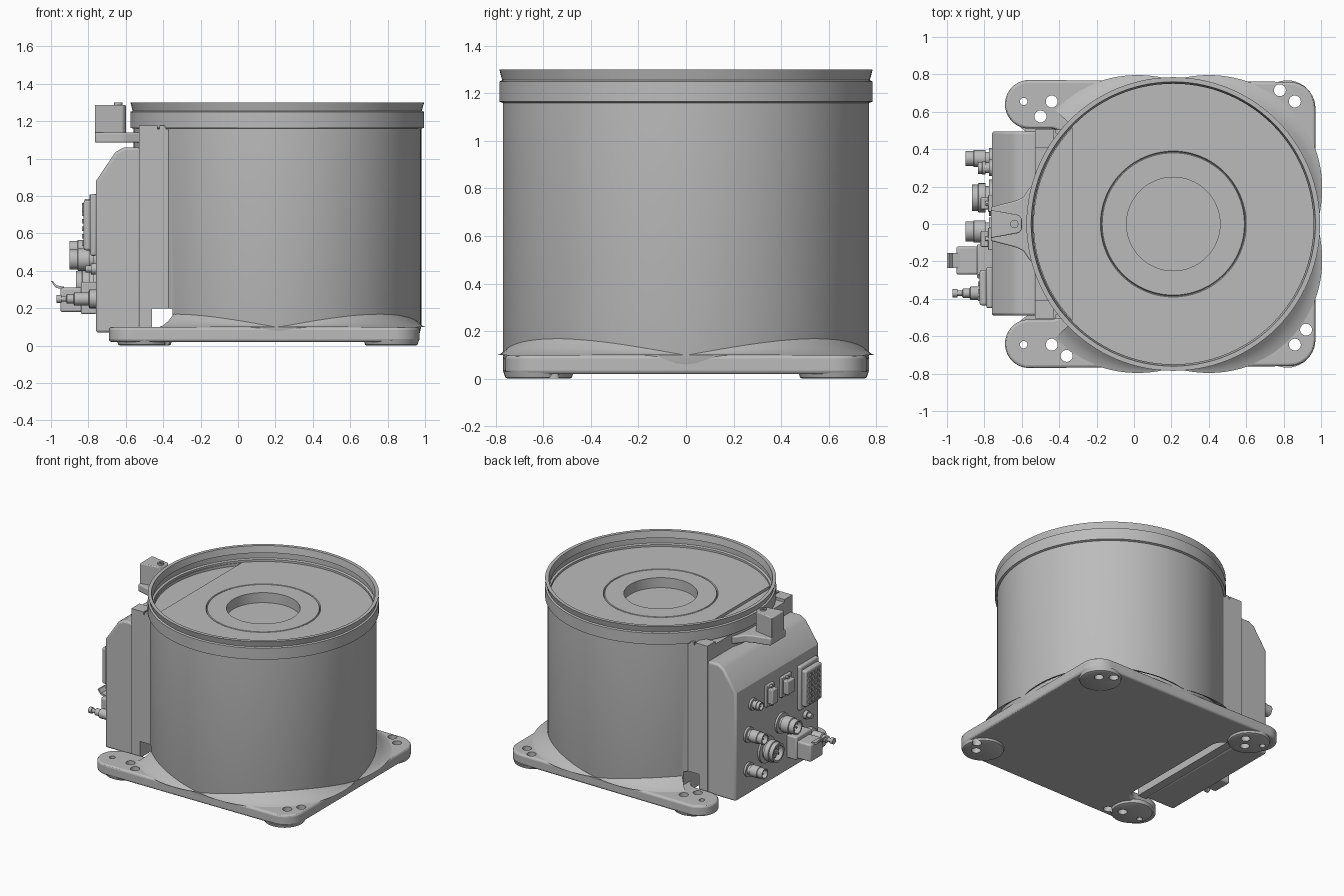
import bpy, bmesh, math
from mathutils import Matrix, Vector

cube = bpy.data.objects.get("Cube")
if cube:
    bpy.data.objects.remove(cube, do_unlink=True)

GREY = (0.5, 0.5, 0.5, 1)
metal = bpy.data.materials.new("plain_grey")
metal.use_nodes = True
metal.diffuse_color = GREY
bsdf = metal.node_tree.nodes["Principled BSDF"]
bsdf.inputs["Base Color"].default_value = GREY
bsdf.inputs["Roughness"].default_value = 0.6


def activate(ob):
    bpy.ops.object.select_all(action='DESELECT')
    ob.select_set(True)
    bpy.context.view_layer.objects.active = ob


def finish(name, bm, bevel=0, merge=True):
    if merge:
        bmesh.ops.remove_doubles(bm, verts=bm.verts, dist=1e-5)
        bmesh.ops.recalc_face_normals(bm, faces=bm.faces)
    mesh = bpy.data.meshes.new(name)
    bm.to_mesh(mesh)
    bm.free()
    ob = bpy.data.objects.new(name, mesh)
    bpy.context.collection.objects.link(ob)
    mesh.materials.append(metal)
    if bevel:
        mod = ob.modifiers.new("bevel", 'BEVEL')
        mod.width, mod.segments = bevel, 3
        mod.limit_method, mod.angle_limit = 'ANGLE', math.radians(35)
    smooth(ob)
    return ob


def smooth(ob):
    activate(ob)
    bpy.ops.object.shade_smooth_by_angle(angle=math.radians(30))


def prism(name, pts, lo, hi, axis='z', bevel=0):
    """Extrude an outline along z (points are x, y) or y (points are x, z)."""
    bm = bmesh.new()
    place = (lambda p, h: (p[0], p[1], h)) if axis == 'z' else (lambda p, h: (p[0], h, p[1]))
    face = bm.faces.new([bm.verts.new(place(p, lo)) for p in pts])
    new = bmesh.ops.extrude_face_region(bm, geom=[face])["geom"]
    shift = Vector(place((0, 0), hi - lo))
    bmesh.ops.translate(bm, verts=[v for v in new if isinstance(v, bmesh.types.BMVert)], vec=shift)
    return finish(name, bm, bevel)


def block(name, x, y, z, bevel=0):
    return prism(name, [(x[0], y[0]), (x[1], y[0]), (x[1], y[1]), (x[0], y[1])], *z, bevel=bevel)


def lathe(name, profile, loc, sideways=False, steps=32):
    """Spin (radius, height) points about z, or about -x when sideways."""
    bm = bmesh.new()
    vs = [bm.verts.new((r, 0, h)) for r, h in profile]
    es = [bm.edges.new(pair) for pair in zip(vs, vs[1:])]
    bmesh.ops.spin(bm, geom=vs + es, cent=(0, 0, 0), axis=(0, 0, 1),
                   angle=math.tau, steps=steps)
    turn = Matrix.Rotation(-math.pi / 2 if sideways else 0, 4, 'Y')
    bm.transform(Matrix.Translation(loc) @ turn)
    return finish(name, bm)


def arc(cx, cy, r, a0, a1, n=10):
    angles = [math.radians(a0 + (a1 - a0) * i / n) for i in range(n + 1)]
    return [(cx + r * math.cos(a), cy + r * math.sin(a)) for a in angles]


def mirrored(half):
    return half + [(x, -y) for x, y in reversed(half)]


def cut(ob, cutter):
    mod = ob.modifiers.new("cut", 'BOOLEAN')
    mod.operation, mod.solver, mod.object = 'DIFFERENCE', 'EXACT', cutter
    activate(ob)
    bpy.ops.object.modifier_apply(modifier=mod.name)
    bpy.data.objects.remove(cutter, do_unlink=True)


CX = 0.21  # axis of the drum

# Drum with stepped rim, recessed floor and central well
drum = lathe("drum", [
    (0, 0.06), (0.76, 0.06), (0.77, 0.1), (0.77, 1.16), (0.785, 1.165), (0.785, 1.25),
    (0.773, 1.255), (0.785, 1.30), (0.76, 1.30), (0.75, 1.25), (0.765, 1.245),
    (0.765, 1.205), (0.75, 1.2), (0.75, 1.185), (0.39, 1.185), (0.385, 1.175), (0.38, 1.185),
    (0.25, 1.185), (0.25, 1.11), (0, 1.11)], (CX, 0, 0), steps=112)
cut(drum, block("gap_cutter", (-0.8, -0.35), (-0.9, 0.9), (0, 0.2)))
cut(drum, prism("step_cutter", arc(CX, 0, 0.745, 136.4, 223.6, 24), 1.165, 1.22))
smooth(drum)

# Base plate with rounded corners, two ears and a notch between them
half = (arc(0.83, 0.62, 0.14, 0, 90) + arc(-0.56, 0.64, 0.13, 90, 270, 18)
        + arc(-0.45, 0.41, 0.1, 90, 0))
plate = prism("base_plate", mirrored(half), 0.02, 0.10, bevel=0.015)
activate(plate)
bpy.ops.object.modifier_apply(modifier="bevel")

# Corner feet
feet = []
for side in (1, -1):
    for x in (-0.5, 0.82):
        feet.append(lathe("corner_foot", [(0, 0), (0.13, 0), (0.14, 0.005), (0.148, 0.03), (0, 0.03)],
                          (x, side * 0.62, 0), steps=40))

# Bolt holes through plate and feet
holes = [(0.78, 0.715, 0.032), (0.86, 0.655, 0.032), (0.92, -0.565, 0.032),
         (0.86, -0.645, 0.032), (-0.44, 0.655, 0.032), (-0.5, 0.575, 0.032),
         (-0.59, 0.655, 0.02), (-0.44, -0.645, 0.032), (-0.36, -0.705, 0.032),
         (-0.59, -0.645, 0.02)]
for x, y, r in holes:
    for part in [plate] + feet:
        centre = sum((v.co for v in part.data.vertices), Vector()) / len(part.data.vertices)
        if part is plate or (centre.xy - Vector((x, y))).length < 0.25:
            cut(part, prism("hole_cutter", arc(x, y, r, 0, 345, 23), -0.1, 0.3))
for part in [plate] + feet:
    smooth(part)

# Blend rising from the plate corners to the drum
bm = bmesh.new()
rows = []
for i in range(97):
    a = math.radians(-136 + 272 * i / 96)
    s = abs(math.sin(2 * a))
    row = []
    for t in (0, 0.35, 0.7, 1):
        r = 0.769 + 0.11 * s * t
        row.append(bm.verts.new((CX + r * math.cos(a), r * math.sin(a),
                                 0.099 + 0.07 * s * (1 - t) ** 1.6)))
    rows.append(row)
for p, q in zip(rows, rows[1:]):
    for k in range(3):
        bm.faces.new((p[k], p[k + 1], q[k + 1], q[k]))
finish("plate_blend", bm, merge=False)

# Connector housing, its neck against the drum, and two upper posts
prism("connector_housing", [(-0.76, 0.07), (-0.76, 0.88), (-0.655, 1.035), (-0.61, 1.06),
                            (-0.52, 1.06), (-0.52, 0.07)], -0.49, 0.495, 'y', bevel=0.015)
neck = [(-0.53, 0.075), (-0.46, 0.075), (-0.46, 0.2), (-0.34, 0.2), (-0.34, 1.158), (-0.53, 1.158)]
prism("housing_neck", neck, -0.505, 0.505, 'y')
for side in (1, -1):
    y = sorted((side * 0.41, side * 0.505))
    block("neck_post", (-0.53, -0.43), y, (1.1, 1.178))
    block("neck_ledge", (-0.42, -0.385), sorted((side * 0.485, side * 0.505)), (1.1, 1.178))

# Stop bracket on the rim
prism("stop_arm", mirrored([(-0.5, 0.24), (-0.56, 0.19), (-0.59, 0.145), (-0.63, 0.125),
                            (-0.765, 0.09)]), 1.085, 1.14, bevel=0.008)
prism("stop_block", mirrored([(-0.6, 0.03), (-0.615, 0.048), (-0.765, 0.075)]), 1.13, 1.288, bevel=0.006)
lathe("stop_screw", [(0, 0), (0.022, 0), (0.022, 0.012), (0.012, 0.012), (0.012, 0.004), (0, 0.004)],
      (-0.64, 0, 1.287), steps=20)

# Round sockets on the panel: y, z, radius, length
PANEL = -0.755
sockets = [(0.30, 0.73, 0.035, 0.08), (0.35, 0.52, 0.045, 0.145), (0.35, 0.26, 0.042, 0.145),
           (0.14, 0.33, 0.078, 0.11), (-0.04, 0.46, 0.06, 0.145)]
for y, z, r, length in sockets:
    lathe("round_socket", [
        (0, 0), (r * 1.25, 0), (r * 1.25, 0.02), (r * 0.8, 0.02), (r * 0.8, 0.04), (r, 0.04),
        (r, length * 0.7), (r * 0.9, length * 0.72), (r * 0.9, length), (r * 0.72, length),
        (r * 0.72, length * 0.65), (0, length * 0.65)], (PANEL, y, z), True)
    for k in range(5):
        a = math.tau * k / 5
        py, pz = y + 0.4 * r * math.cos(a), z + 0.4 * r * math.sin(a)
        lathe("socket_pin", [(0, 0), (r * 0.1, 0), (r * 0.1, length * 0.85), (0, length * 0.85)],
              (PANEL, py, pz), True, 8)

# Narrow sockets with screws above and below
for y, wide, tall in ((0.11, 0.045, 0.055), (-0.08, 0.06, 0.05)):
    block("socket_flange", (-0.78, PANEL), (y - wide, y + wide), (0.73 - tall - 0.025, 0.73 + tall + 0.025), 0.005)
    block("socket_shell", (-0.82, PANEL), (y - wide * 0.7, y + wide * 0.7), (0.73 - tall, 0.73 + tall), 0.006)
    for side in (1, -1):
        lathe("flange_screw", [(0, 0), (0.012, 0), (0.012, 0.04), (0, 0.04)],
              (PANEL, y, 0.73 + side * (tall + 0.012)), True, 12)

# Large multi-pin connector
block("multi_pin_flange", (-0.79, PANEL), (-0.45, -0.23), (0.48, 0.81), 0.012)
block("multi_pin_shell", (-0.825, PANEL), (-0.435, -0.245), (0.51, 0.78), 0.012)
for row in range(6):
    for col in range(4):
        y, z = -0.40 + col * 0.04, 0.545 + row * 0.04
        block("contact_pin", (-0.835, -0.82), (y - 0.012, y + 0.012), (z - 0.012, z + 0.012))

# Hooded plug with latch
block("plug_base", (-0.84, PANEL), (-0.29, -0.11), (0.17, 0.34), 0.008)
block("plug_hood", (-0.95, -0.83), (-0.27, -0.12), (0.18, 0.31), 0.012)
prism("plug_latch", [(-0.93, 0.30), (-0.975, 0.31), (-1, 0.345), (-0.99, 0.345), (-0.97, 0.322),
                     (-0.93, 0.315)], -0.235, -0.155, 'y')

# Small fittings beside the plug
lathe("air_fitting", [(0, 0), (0.05, 0), (0.05, 0.04), (0.035, 0.045), (0.035, 0.12), (0.025, 0.125),
                      (0.025, 0.16), (0.014, 0.165), (0.014, 0.19), (0.022, 0.19), (0.022, 0.215),
                      (0, 0.215)], (PANEL, -0.37, 0.25), True, 24)
lathe("ground_screw", [(0, 0), (0.03, 0), (0.03, 0.03), (0.018, 0.03), (0.018, 0.06), (0, 0.06)],
      (PANEL, -0.33, 0.41), True, 16)
